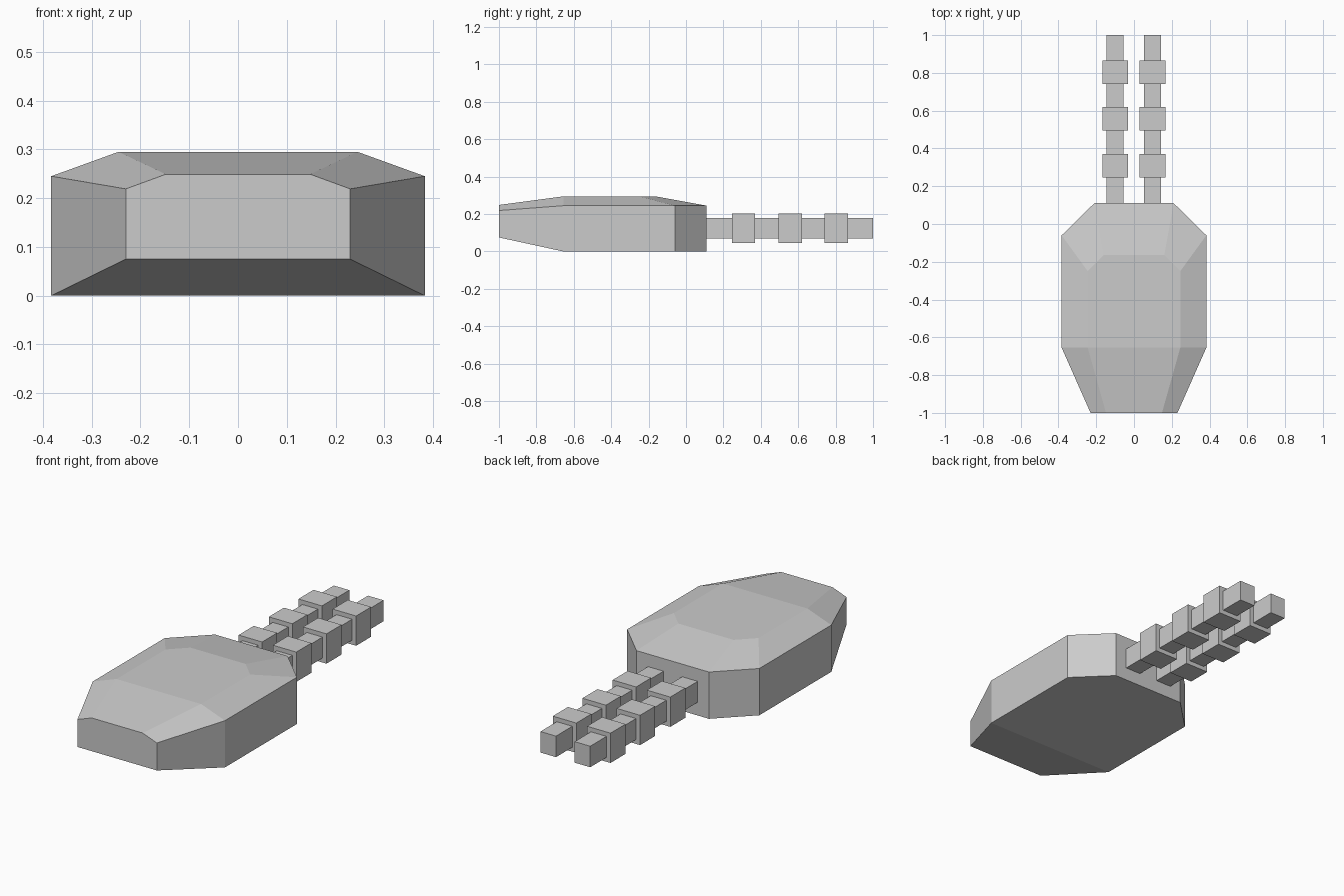
import bpy, bmesh

if "Cube" in bpy.data.objects:
    bpy.data.objects.remove(bpy.data.objects["Cube"])


def finish(name, bm):
    bmesh.ops.recalc_face_normals(bm, faces=bm.faces)
    mesh = bpy.data.meshes.new(name)
    bm.to_mesh(mesh)
    bm.free()
    obj = bpy.data.objects.new(name, mesh)
    bpy.context.collection.objects.link(obj)
    return obj


def bridge(bm, a, b):
    n = len(a)
    for i in range(n):
        j = (i + 1) % n
        bm.faces.new((a[i], a[j], b[j], b[i]))


def mirrored_ring(bm, half):
    # half runs front to back on +x; the other side is its mirror
    pts = half + [(-x, y, z) for x, y, z in reversed(half)]
    return [bm.verts.new(p) for p in pts]


# Body: three stacked octagonal rings (base, rim, top)
bm = bmesh.new()
outline = [(0.23, -1.0), (0.383, -0.655), (0.383, -0.06), (0.21, 0.11)]
base_z = [0.075, 0, 0, 0]
rim_z = [0.219, 0.245, 0.245, 0.245]
base = mirrored_ring(bm, [(x, y, z) for (x, y), z in zip(outline, base_z)])
rim = mirrored_ring(bm, [(x, y, z) for (x, y), z in zip(outline, rim_z)])
top = mirrored_ring(bm, [(0.148, -1.0, 0.249), (0.245, -0.655, 0.295),
                         (0.245, -0.25, 0.295), (0.16, -0.165, 0.295)])
bridge(bm, base, rim)
bridge(bm, rim, top)
for ring in (base, top):
    bm.faces.new((ring[0], ring[1], ring[6], ring[7]))  # sloped front
    bm.faces.new(ring[1:7])                             # flat rear
finish("body", bm)

# Ribbed prongs: square section stepping between thin and thick
THIN, THICK = (0.045, 0.055), (0.068, 0.078)
Y_STEPS = [0.11, 0.245, 0.37, 0.495, 0.62, 0.74, 0.865, 1.0]


def prong(name, cx, cz=0.124):
    bm = bmesh.new()
    rings = []
    for i in range(len(Y_STEPS) - 1):
        hx, hz = THICK if i % 2 else THIN
        for y in Y_STEPS[i:i + 2]:
            rings.append([bm.verts.new((cx + sx * hx, y, cz + sz * hz))
                          for sx, sz in ((-1, -1), (1, -1), (1, 1), (-1, 1))])
    for a, b in zip(rings, rings[1:]):
        bridge(bm, a, b)
    bm.faces.new(rings[0])
    bm.faces.new(rings[-1])
    return finish(name, bm)


prong("left_prong", -0.1)
prong("right_prong", 0.098)
